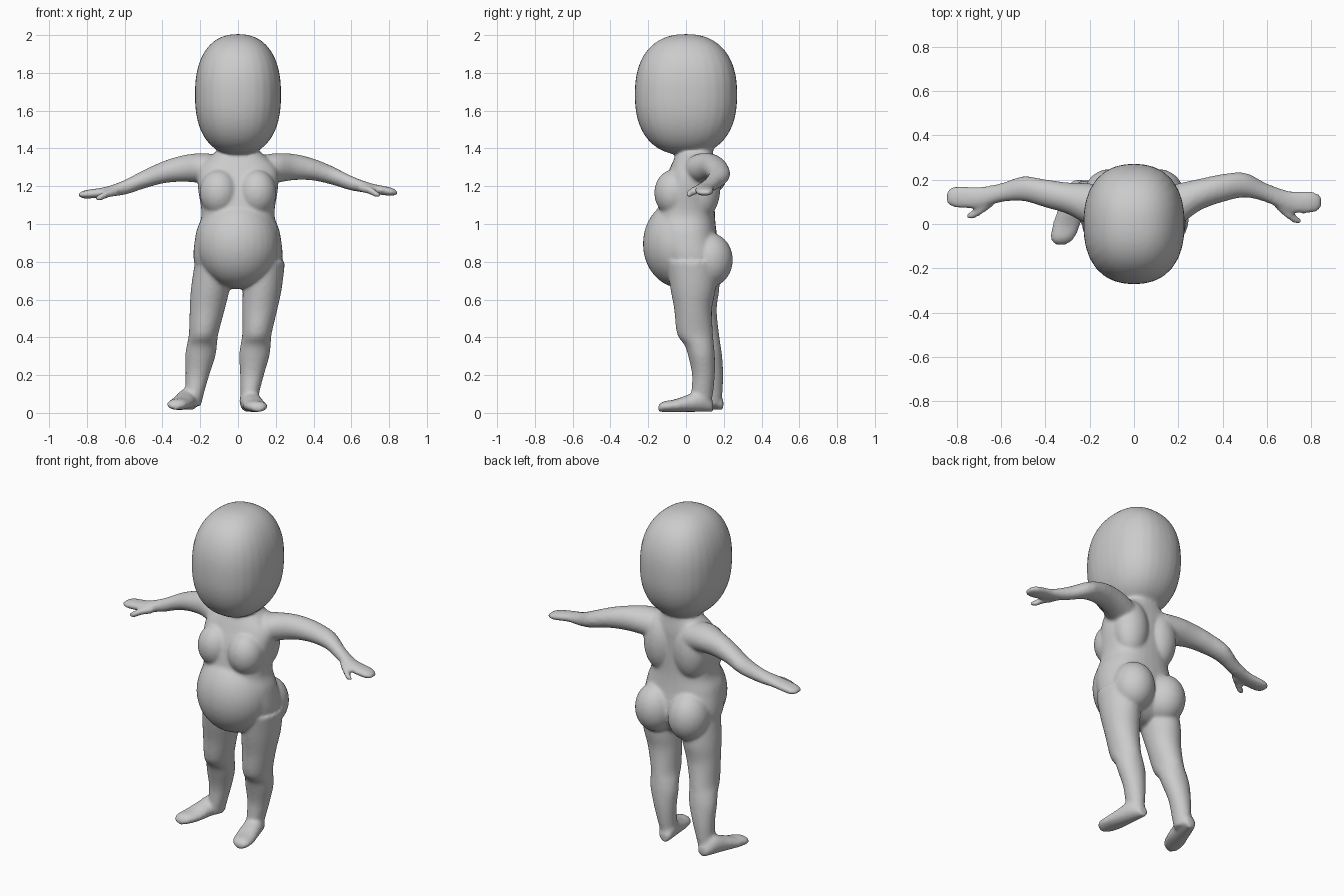
import bpy, bmesh
from math import sin, cos, pi, copysign
from mathutils import Vector

SIDES = 32
STEPS = 5

old_cube = bpy.data.objects.get("Cube")
if old_cube:
    bpy.data.objects.remove(old_cube, do_unlink=True)

bm = bmesh.new()


def spline(before, start, end, after, t):
    """Catmull-Rom curve through four neighbouring values."""
    tangent_in, tangent_out = (end - before) / 2, (after - start) / 2
    gap = end - start
    return start + t * tangent_in + t * t * (
        3 * gap - 2 * tangent_in - tangent_out + t * (tangent_in + tangent_out - 2 * gap))


def smooth_rows(rows):
    """Add in-between sections along a limb."""
    padded = [rows[0]] + rows + [rows[-1]]
    result = []
    for group in zip(padded, padded[1:], padded[2:], padded[3:]):
        for step in range(STEPS):
            result.append([spline(*values, step / STEPS) for values in zip(*group)])
    result.append(rows[-1])
    return result


def loft(axis, rows, power=2):
    """Skin rounded sections. Row: place on the axis, then centre and half size across."""
    u, v = [i for i in range(3) if i != axis]
    rings = []
    for place, center_u, center_v, half_u, half_v in smooth_rows(rows):
        ring = []
        for i in range(SIDES):
            angle = 2 * pi * i / SIDES
            across, along = [copysign(abs(wave) ** (2 / power), wave)
                             for wave in (cos(angle), sin(angle))]
            point = Vector()
            point[axis] = place
            point[u] = center_u + half_u * across
            point[v] = center_v + half_v * along
            ring.append(bm.verts.new(point))
        rings.append(ring)
    faces = [bm.faces.new(rings[0]), bm.faces.new(rings[-1])]
    for lower, upper in zip(rings, rings[1:]):
        for i in range(SIDES):
            faces.append(bm.faces.new((lower[i - 1], upper[i - 1], upper[i], lower[i])))
    bmesh.ops.recalc_face_normals(bm, faces=faces)


def ball(center, radii, power=2):
    """Add an ellipsoid; a higher power makes it boxier."""
    made = bmesh.ops.create_uvsphere(bm, u_segments=SIDES, v_segments=SIDES, radius=1)
    for vert in made["verts"]:
        norm = sum(abs(c) ** power for c in vert.co) ** (1 / power)
        vert.co = Vector(center) + vert.co * Vector(radii) / norm


def ball_pair(center, radii):
    """Add the same ellipsoid on both sides of the body."""
    x, y, z = center
    for side in (-1, 1):
        ball((side * x, y, z), radii)


# Head: tall rounded block
ball((0, 0, 1.685), (.225, .268, .317), power=2.35)

# Neck and trunk: height, half width, front, back
trunk = [
    (1.48, .1, -.05, .16), (1.4, .1, -.04, .14), (1.3, .2, -.08, .15),
    (1.2, .21, -.12, .15), (1.05, .19, -.15, .15), (.95, .22, -.16, .16),
    (.8, .23, -.12, .18), (.7, .16, -.05, .13), (.66, .06, -.02, .08)]
loft(2, [(z, 0, (front + back) / 2, width, (back - front) / 2)
         for z, width, front, back in trunk], power=2.4)

# Belly, chest, back and buttocks
ball((0, -.03, .895), (.215, .195, .23))
ball_pair((.1, -.065, 1.165), (.1, .1, .12))
ball_pair((.1, .09, 1.2), (.1, .09, .17))
ball_pair((.11, .125, .81), (.115, .12, .14))

# Shared shapes. Leg: height, half width, front, back
leg = [
    (.8, .1, -.1, .16), (.66, .1, -.08, .155), (.55, .09, -.06, .135),
    (.42, .075, -.045, .14), (.36, .077, -.005, .145), (.3, .077, .015, .15),
    (.2, .06, .035, .15), (.1, .046, .03, .14), (.04, .04, .03, .13)]

# Foot: distance from heel, half width, height
foot = [(0, .03, .05), (.05, .05, .11), (.13, .056, .085), (.2, .06, .06),
        (.26, .05, .05), (.285, .025, .03)]

# Arm and hand: reach, depth, height, then half sizes
arm = [
    (.1, .08, 1.28, .08, .08), (.2, .09, 1.296, .09, .076),
    (.3, .125, 1.297, .068, .066), (.4, .15, 1.28, .06, .055),
    (.5, .167, 1.246, .053, .046), (.6, .14, 1.205, .04, .036),
    (.7, .11, 1.18, .046, .024), (.8, .11, 1.165, .047, .02),
    (.84, .11, 1.16, .03, .01)]
thumb = [
    (.64, .095, 1.18, .02, .018), (.69, .06, 1.17, .024, .018),
    (.73, .03, 1.15, .018, .016), (.75, .025, 1.145, .009, .008)]


def stand(side, ankle, slope, turn, back):
    """Add a leg that leans out by slope and back, with its foot turned out."""
    rows = []
    for z, width, front, rear in leg:
        lean = back * (1 - z)
        rows.append((z, side * (ankle + slope * z), (front + rear) / 2 + lean,
                     width, (rear - front) / 2))
    loft(2, rows)
    sole = .008 + back / 5
    loft(1, [(.14 + back - s, side * (ankle + turn * s), sole + height / 2,
              width, height / 2) for s, width, height in foot])


def reach_out(side):
    """Add an arm; the left elbow is bent further back and held higher."""
    for part in (arm, thumb):
        rows = []
        for reach, y, z, depth, height in part:
            past = reach - .2
            rows.append((side * reach, y + side * .012 * sin(8 * past),
                         z + side * .011 * sin(4 * past), depth, height))
        loft(0, rows)


# Left leg straight, right leg set back and turned out
stand(1, ankle=.05, slope=.12, turn=.2, back=0)
stand(-1, ankle=.245, slope=-.15, turn=.3, back=.055)
for side in (-1, 1):
    reach_out(side)

# Fuse the parts into one soft skin
mesh = bpy.data.meshes.new("body")
bm.to_mesh(mesh)
bm.free()
body = bpy.data.objects.new("body", mesh)
bpy.context.collection.objects.link(body)

fuse = body.modifiers.new("fuse", "REMESH")
fuse.mode = "VOXEL"
fuse.voxel_size = .01
fuse.use_smooth_shade = True
soften = body.modifiers.new("soften", "SMOOTH")
soften.factor = .5
soften.iterations = 8
plump = body.modifiers.new("plump", "DISPLACE")
plump.mid_level = 0
plump.strength = .003

skin = bpy.data.materials.new("plain_grey")
skin.use_nodes = True
grey = (.6, .6, .6, 1)
skin.diffuse_color = grey
skin.node_tree.nodes["Principled BSDF"].inputs["Base Color"].default_value = grey
mesh.materials.append(skin)
